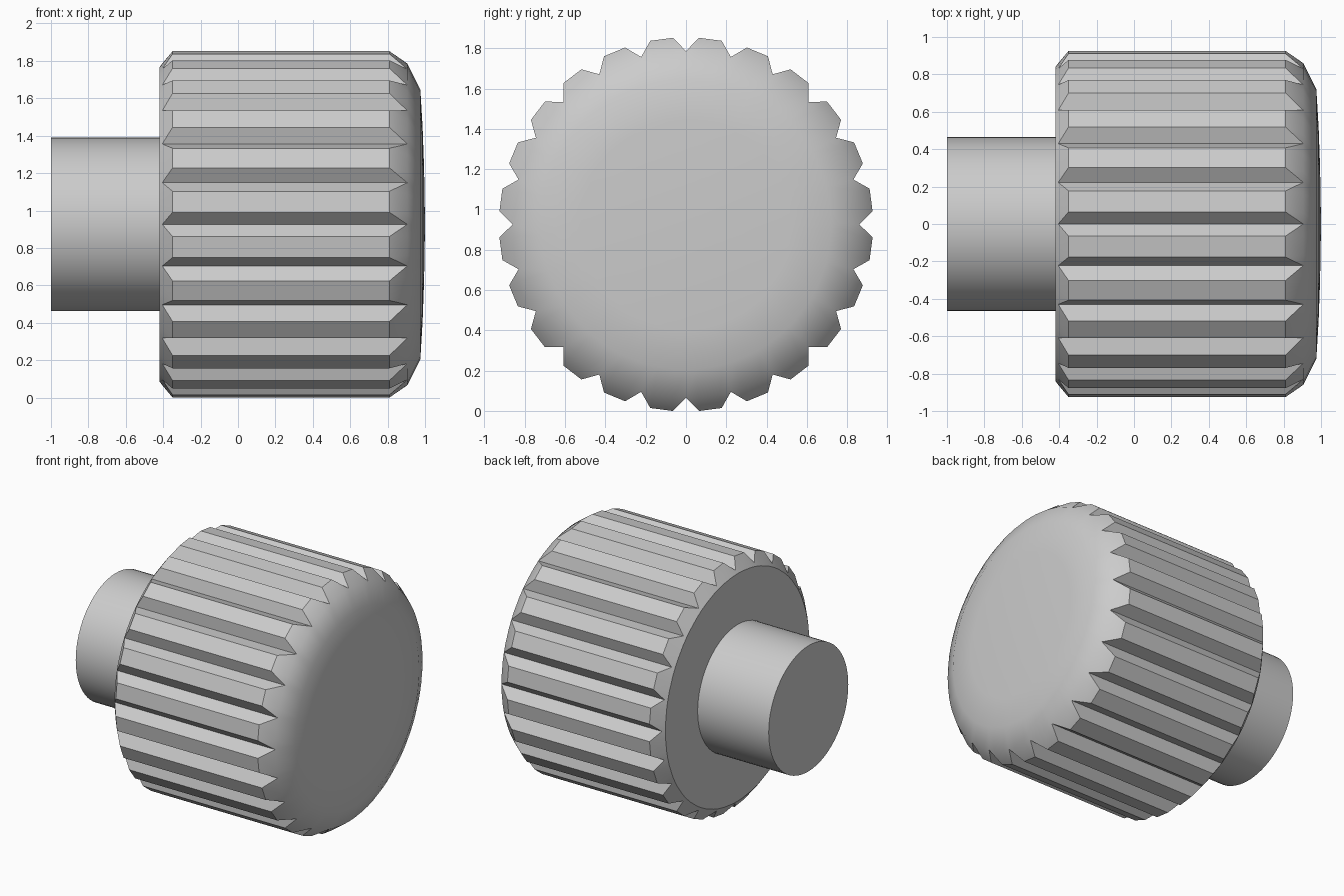
import bpy, bmesh
from math import sin, cos, radians, pi

if "Cube" in bpy.data.objects:
    bpy.data.objects.remove(bpy.data.objects["Cube"])

TEETH = 24
CZ = 0.926          # axis height
R_TIP, R_ROOT = 0.928, 0.86

# (x, radius) profiles along the axis: tooth land and groove bottom
DOME = [(0.905, R_ROOT), (0.975, 0.72), (0.987, 0.52), (0.995, 0.30)]
LAND = [(-0.42, 0.84), (-0.35, R_TIP), (0.81, R_TIP)] + DOME
ROOT = [(-0.42, 0.84), (-0.405, R_ROOT), (0.905, R_ROOT)] + DOME


def finish(bm, name):
    bmesh.ops.remove_doubles(bm, verts=bm.verts, dist=0.0005)
    bmesh.ops.recalc_face_normals(bm, faces=bm.faces)
    mesh = bpy.data.meshes.new(name)
    bm.to_mesh(mesh)
    bm.free()
    obj = bpy.data.objects.new(name, mesh)
    bpy.context.collection.objects.link(obj)
    bpy.ops.object.select_all(action='DESELECT')
    obj.select_set(True)
    bpy.context.view_layer.objects.active = obj
    bpy.ops.object.shade_smooth_by_angle(angle=radians(30))
    return obj


# Grooved knob head: V grooves between flat tooth lands, domed front
bm = bmesh.new()
columns = []
for t in range(TEETH):
    for offset, profile in ((0, ROOT), (4, LAND), (11, LAND)):
        a = radians(t * 360 / TEETH + offset)
        columns.append([bm.verts.new((x, r * cos(a), CZ + r * sin(a)))
                        for x, r in profile])
tip = bm.verts.new((1.0, 0, CZ))
for i, c in enumerate(columns):
    n = columns[(i + 1) % len(columns)]
    for k in range(len(c) - 1):
        bm.faces.new((c[k], c[k + 1], n[k + 1], n[k]))
    bm.faces.new((c[-1], tip, n[-1]))
bm.faces.new([c[0] for c in columns])
finish(bm, "knob_head")

# Plain round shaft behind the head
bm = bmesh.new()
rings = [[bm.verts.new((x, 0.464 * cos(2 * pi * i / 64), CZ + 0.464 * sin(2 * pi * i / 64)))
          for i in range(64)] for x in (-1.0, -0.42)]
for i in range(64):
    j = (i + 1) % 64
    bm.faces.new((rings[0][i], rings[0][j], rings[1][j], rings[1][i]))
for ring in rings:
    bm.faces.new(ring)
finish(bm, "shaft")
